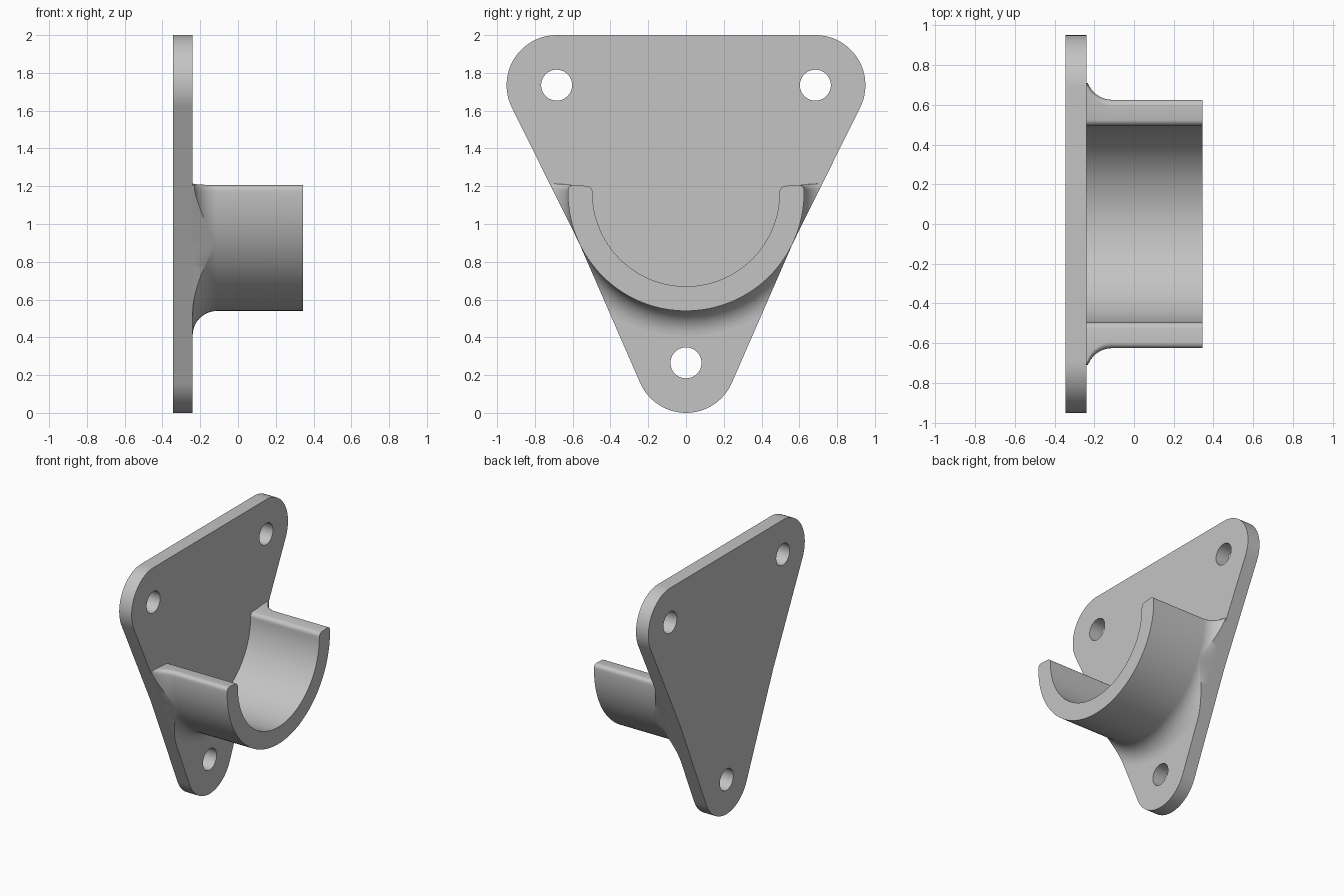
import bpy, bmesh
from math import sin, cos, asin, acos, atan2, hypot, radians, pi
from mathutils import Matrix

cube = bpy.data.objects.get("Cube")
if cube:
    bpy.data.objects.remove(cube)

BACK, FACE, FRONT = -0.345, -0.24, 0.345        # plate back, plate face, cup rim
LUG, HOLE = 0.265, 0.082                        # lug and screw hole radii
TOP_Y, TOP_Z = 0.685, 1.735                     # upper lug centre
AXIS_Z, OUTER, INNER = 1.165, 0.625, 0.495      # cup axis and radii
FILLET, CORNER, END = 0.13, 0.03, radians(94)

# Side edges of the plate are tangent to the lugs and the cup
low = asin((OUTER - LUG) / (AXIS_Z - LUG))
rise = TOP_Z - AXIS_Z
high = acos((OUTER - LUG) / hypot(TOP_Y, rise)) - atan2(rise, TOP_Y)
kink = (low + high) / 2
kink_r = OUTER / cos((high - low) / 2)

grey = bpy.data.materials.new("light grey")
grey.use_nodes = True
grey.diffuse_color = (0.55, 0.55, 0.55, 1)
grey.node_tree.nodes["Principled BSDF"].inputs["Base Color"].default_value = grey.diffuse_color


def arc(y, z, r, start, end, steps=24):
    return [(y + r * cos(start + (end - start) * i / steps),
             z + r * sin(start + (end - start) * i / steps)) for i in range(steps + 1)]


def finish(obj):
    bpy.ops.object.select_all(action='DESELECT')
    obj.select_set(True)
    bpy.context.view_layer.objects.active = obj
    if obj.type == 'CURVE':
        bpy.ops.object.convert(target='MESH')
        obj = bpy.context.object
    bm = bmesh.new()
    bm.from_mesh(obj.data)
    bmesh.ops.remove_doubles(bm, verts=bm.verts, dist=0.0002)
    bmesh.ops.recalc_face_normals(bm, faces=bm.faces)
    bm.to_mesh(obj.data)
    bm.free()
    obj.data.materials.clear()
    obj.data.materials.append(grey)
    bpy.ops.object.shade_smooth_by_angle(angle=radians(30))


# Wall plate: rounded triangle with three screw holes
kink_y, kink_z = kink_r * cos(kink), AXIS_Z - kink_r * sin(kink)
outline = arc(0, LUG, LUG, pi + low, 2 * pi - low)
outline += [(kink_y, kink_z)]
outline += arc(TOP_Y, TOP_Z, LUG, -high, pi / 2)
outline += arc(-TOP_Y, TOP_Z, LUG, pi / 2, pi + high)
outline += [(-kink_y, kink_z)]
loops = [outline]
for y, z in ((0, LUG), (TOP_Y, TOP_Z), (-TOP_Y, TOP_Z)):
    loops.append(arc(y, z, HOLE, 0, 2 * pi, 40)[:-1])

curve = bpy.data.curves.new("wall_plate", 'CURVE')
curve.dimensions = '2D'
curve.fill_mode = 'BOTH'
curve.extrude = (FACE - BACK) / 2
for loop in loops:
    spline = curve.splines.new('POLY')
    spline.points.add(len(loop) - 1)
    for point, (y, z) in zip(spline.points, loop):
        point.co = (y, z, 0, 1)
    spline.use_cyclic_u = True
plate = bpy.data.objects.new("wall_plate", curve)
bpy.context.collection.objects.link(plate)
# Local x, y, z become world y, z, x
plate.matrix_world = Matrix(((0, 0, 1, (BACK + FACE) / 2), (1, 0, 0, 0),
                             (0, 1, 0, 0), (0, 0, 0, 1)))
finish(plate)


# Half-round cup: angles are measured from straight down
def rim_arc(radius):
    """Angles and radial insets of one wall, with rounded ends."""
    stop = END - CORNER / radius
    half = [(stop * i / 50, 0) for i in range(50)]
    for i in range(7):
        t = pi / 2 * i / 6
        half.append((END - CORNER / radius * (1 - sin(t)), CORNER * (1 - cos(t))))
    return [(-a, d) for a, d in reversed(half[1:])] + half


def flare(angle):
    """Stations (x, radius) of the outer wall, trimmed at the plate edge."""
    elevation = abs(angle) - pi / 2
    tilt = elevation + (high if elevation > -kink else low)
    reach = OUTER / cos(tilt) if cos(tilt) > 0.1 else 9
    full = OUTER + FILLET
    start = asin(min(1, max(0, (full - min(full, reach)) / FILLET)))
    path = [(FACE, full - FILLET * sin(start))]
    for i in range(13):
        t = start + (pi / 2 - start) * i / 12
        path.append((FACE + FILLET * (1 - cos(t)), full - FILLET * sin(t)))
    return path + [(FRONT, OUTER)]


bm = bmesh.new()
columns = []
for a, inset in rim_arc(OUTER):
    columns.append([bm.verts.new((x, (r - inset) * sin(a), AXIS_Z - (r - inset) * cos(a)))
                    for x, r in flare(a)])
for a, inset in reversed(rim_arc(INNER)):
    r = INNER + inset
    columns.append([bm.verts.new((x, r * sin(a), AXIS_Z - r * cos(a))) for x, _ in flare(0)])
count = len(columns)
for i, col in enumerate(columns):
    nxt = columns[(i + 1) % count]
    for j in range(len(col) - 1):
        bm.faces.new((col[j], nxt[j], nxt[j + 1], col[j + 1]))
# Front rim and back end
for i in range(count // 2 - 1):
    for k in (0, -1):
        bm.faces.new((columns[i][k], columns[i + 1][k],
                      columns[count - 2 - i][k], columns[count - 1 - i][k]))
mesh = bpy.data.meshes.new("half_round_cup")
bm.to_mesh(mesh)
bm.free()
cup = bpy.data.objects.new("half_round_cup", mesh)
bpy.context.collection.objects.link(cup)
finish(cup)
